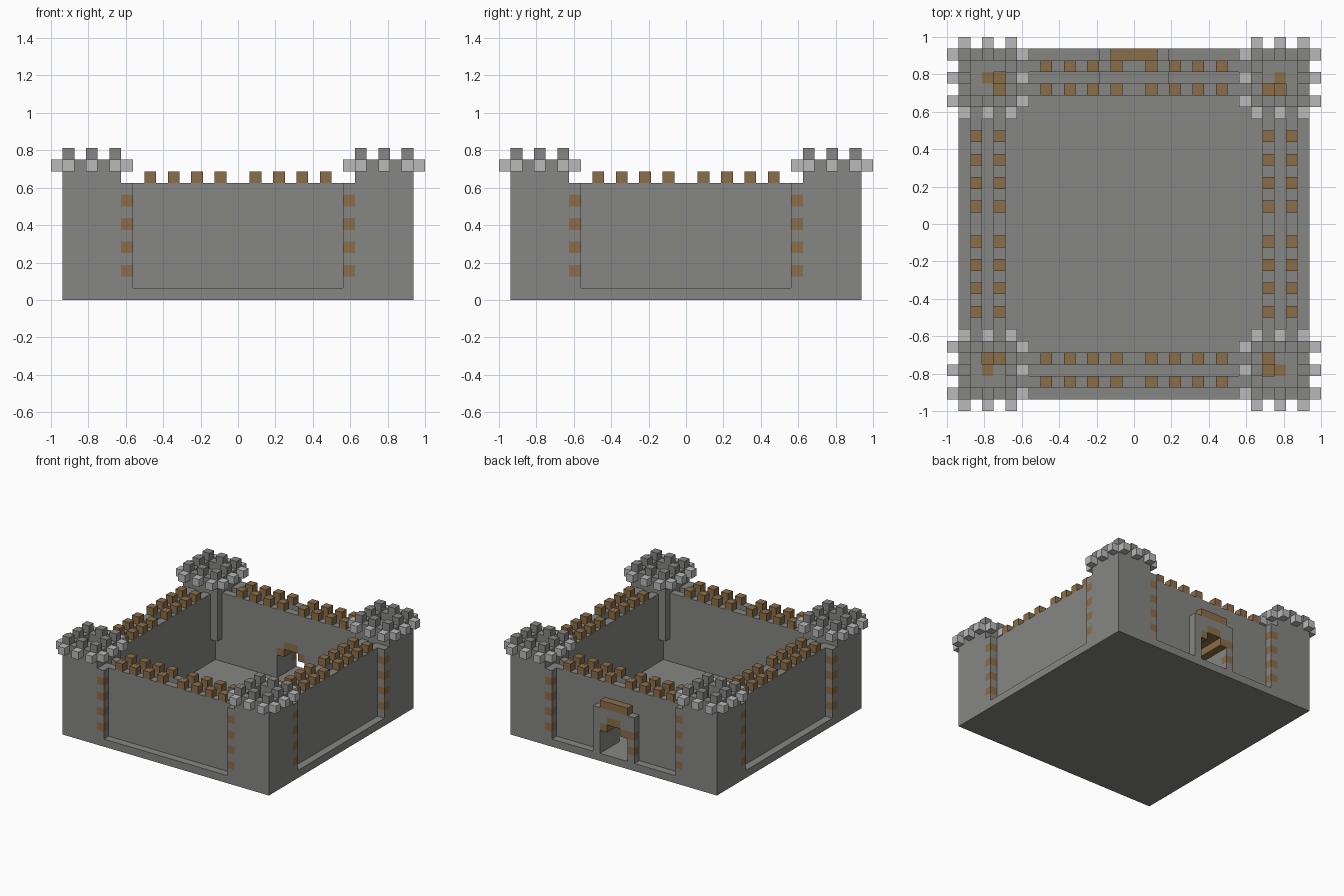
import bpy, bmesh, math

cube = bpy.data.objects.get("Cube")
if cube:
    bpy.data.objects.remove(cube, do_unlink=True)

U = 1 / 16  # size of one building block


def material(name, rgb):
    m = bpy.data.materials.new(name)
    m.use_nodes = True
    colour = (*rgb, 1)
    m.diffuse_color = colour
    m.node_tree.nodes["Principled BSDF"].inputs["Base Color"].default_value = colour
    return m


STONE = material("grey stone", (0.24, 0.24, 0.23))
PALE = material("pale stone", (0.48, 0.49, 0.48))
WOOD = material("brown wood", (0.26, 0.155, 0.065))


def block(x0, x1, y0, y1, z0, z1):
    """Set of unit cells filling a box."""
    return {(x, y, z) for x in range(x0, x1) for y in range(y0, y1)
            for z in range(z0, z1)}


def turn(cells, quarters):
    """Rotate cells about the vertical axis by quarter turns."""
    for _ in range(quarters):
        cells = {(-1 - y, x, z) for x, y, z in cells}
    return cells


def build(name, cells, mat):
    """Make the outer skin of a set of cells as one object."""
    bm = bmesh.new()
    verts = {}

    def vert(p):
        if p not in verts:
            verts[p] = bm.verts.new([c * U for c in p])
        return verts[p]

    for cell in cells:
        for axis in range(3):
            a, b = (axis + 1) % 3, (axis + 2) % 3
            for side in (0, 1):
                near = list(cell)
                near[axis] += 2 * side - 1
                if tuple(near) in cells:
                    continue
                loop = []
                for da, db in ((0, 0), (1, 0), (1, 1), (0, 1)):
                    p = list(cell)
                    p[axis] += side
                    p[a] += da
                    p[b] += db
                    loop.append(vert(tuple(p)))
                bm.faces.new(loop if side else loop[::-1])
    bmesh.ops.dissolve_limit(bm, angle_limit=math.radians(1),
                             verts=bm.verts, edges=bm.edges)
    mesh = bpy.data.meshes.new(name)
    bm.to_mesh(mesh)
    bm.free()
    mesh.materials.append(mat)
    ob = bpy.data.objects.new(name, mesh)
    bpy.context.collection.objects.link(ob)


# Ground slab
build("base", block(-15, 15, -15, 15, 0, 1), STONE)

# Curtain wall with a sunken walkway between its two parapets
wall = block(-10, 10, 11, 14, 1, 10) - block(-10, 10, 12, 13, 6, 10)
wall_starts = (-8, -6, -4, -2, 1, 3, 5, 7)
wall_merlons = set()
for x in wall_starts:
    for y in (11, 13):
        wall_merlons |= block(x, x + 1, y, y + 1, 10, 11)

# Gateway, with stepped wooden arch, frame, lintel and quoins
opening = block(-2, 2, 11, 15, 1, 5)
arch = (block(-2, 2, 11, 15, 4, 5) | block(-1, 1, 11, 15, 5, 6)) - block(-1, 1, 11, 15, 4, 5)
gate_quoins = block(-3, -2, 14, 15, 2, 3) | block(-3, -2, 14, 15, 4, 5)
gate_frame = block(-3, 3, 14, 15, 1, 7) - opening - arch - gate_quoins
gate_walk = block(-3, 3, 12, 13, 6, 7)
build("gate_frame", gate_frame, STONE)
build("gate_arch", arch, WOOD)
build("gate_quoins", gate_quoins, WOOD)
build("gate_lintel", block(-2, 2, 14, 15, 7, 8), WOOD)

# Corner tower: shaft, doorway and landing
tower = block(10, 15, 10, 15, 1, 12) - block(11, 14, 11, 14, 11, 12)
tower -= block(11, 13, 11, 13, 1, 11)
tower -= block(10, 11, 10, 11, 1, 4)
tower |= block(11, 12, 12, 13, 10, 11)

# Spiral stair inside the shaft
spiral = ((11, 11), (12, 11), (12, 12), (11, 12))
stair = {(*spiral[k % 4], k) for k in range(1, 11)}

# Edge pilasters with alternating wooden quoins
pilaster = block(9, 10, 14, 15, 1, 10) | block(14, 15, 9, 10, 1, 10)
quoins = {c for c in pilaster if c[2] % 2 == 0}

# Crown: pale corbels around the tower, merlons on its rim
corbels, crown = set(), set()
for s in (10, 12, 14):
    for edge in (9, 15):
        corbels |= {(s, edge, 11), (edge, s, 11)}
    for t in (10, 12, 14):
        if (s, t) != (12, 12):
            crown.add((s, t, 12))

walls = ("back", "left_side", "front", "right_side")
corners = ("back_right", "back_left", "front_left", "front_right")
sides = ("back", "right", "front", "left")
towers = ("back_left", "back_right", "front_right", "front_left")
for q in range(4):
    this_wall = wall - opening - arch | gate_walk if q == 0 else wall
    build(sides[q] + "_wall", turn(this_wall, q), STONE)
    build(sides[q] + "_wall_merlons", turn(wall_merlons, q), WOOD)
    corner = towers[q]
    build(corner + "_tower", turn(tower, q), STONE)
    build(corner + "_stair", turn(stair, q), WOOD)
    build(corner + "_pilasters", turn(pilaster - quoins, q), STONE)
    build(corner + "_quoins", turn(quoins, q), WOOD)
    build(corner + "_corbels", turn(corbels, q), PALE)
    build(corner + "_crown", turn(crown, q), STONE)
